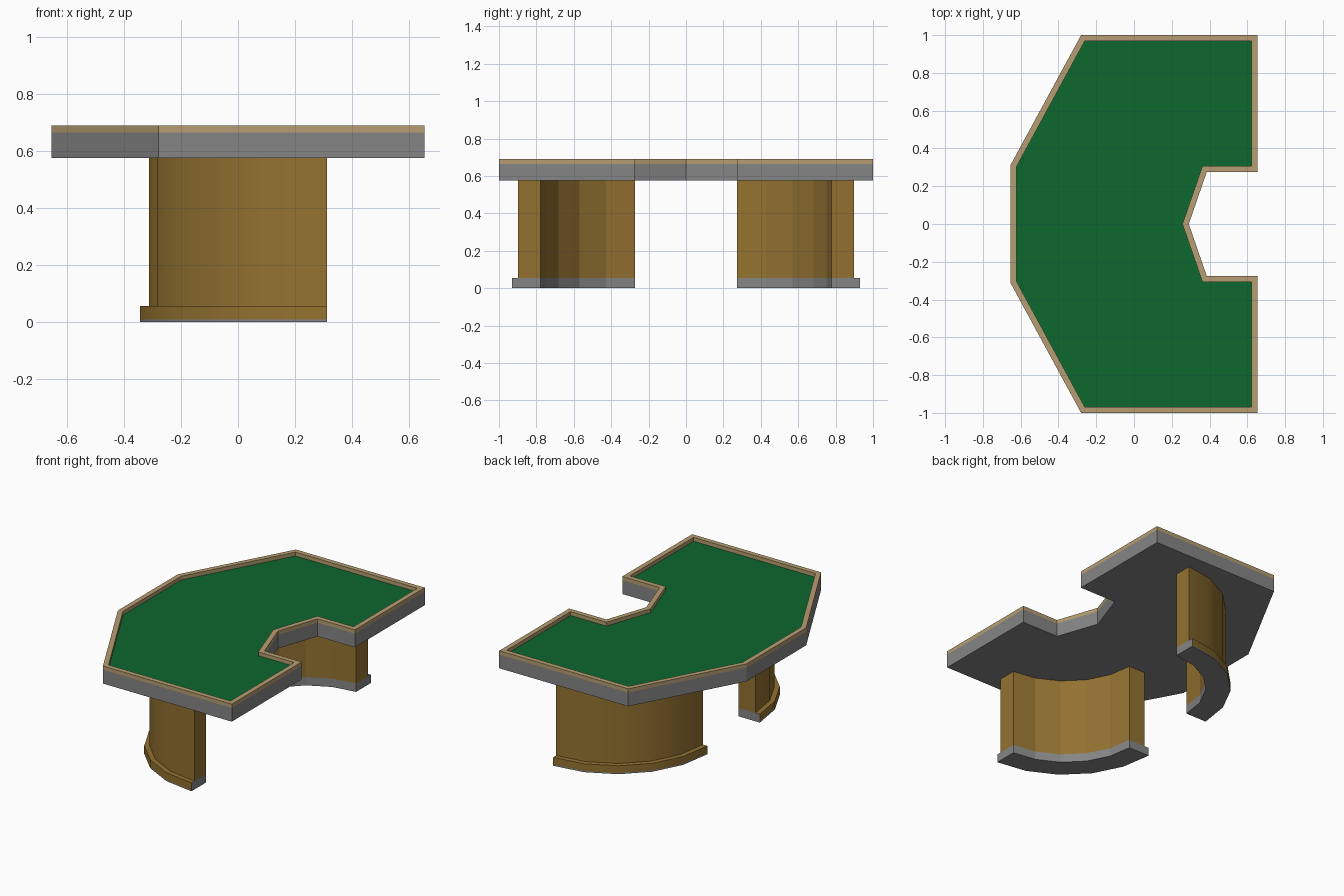
import bpy, bmesh, math
from mathutils import Vector

if "Cube" in bpy.data.objects:
    bpy.data.objects.remove(bpy.data.objects["Cube"])


def material(name, rgb):
    m = bpy.data.materials.new(name)
    m.diffuse_color = (*rgb, 1)
    m.use_nodes = True
    m.node_tree.nodes["Principled BSDF"].inputs["Base Color"].default_value = m.diffuse_color
    return m


GREEN = material("green felt", (0.004, 0.135, 0.027))
TAN = material("tan trim", (0.47, 0.34, 0.165))
GREY = material("grey panel", (0.235, 0.235, 0.235))
BROWN = material("brown wood", (0.29, 0.167, 0.030))


def finish(name, bm, mats):
    bm.normal_update()
    me = bpy.data.meshes.new(name)
    bm.to_mesh(me)
    bm.free()
    for m in mats:
        me.materials.append(m)
    ob = bpy.data.objects.new(name, me)
    bpy.context.collection.objects.link(ob)
    return ob


# Table outline, counter-clockwise: half of it mirrored across y = 0
half = [(0.655, 0.275), (0.655, 1.0), (-0.28, 1.0), (-0.655, 0.31)]
half = [(0.385, 0.275)] + half
outline = [(0.29, 0.0)] + half + [(x, -y) for x, y in reversed(half)]


def inset(pts, d):
    out = []
    for i, p in enumerate(pts):
        a, b, c = Vector(pts[i - 1]), Vector(p), Vector(pts[(i + 1) % len(pts)])
        u, v = (b - a).normalized(), (c - b).normalized()
        n1, n2 = Vector((-u.y, u.x)), Vector((-v.y, v.x))
        q = b + (n1 + n2) * d / (1 + n1.dot(n2))
        out.append((q.x, q.y))
    return out


def rings(bm, levels):
    rows = [[bm.verts.new((x, y, z)) for x, y in pts] for pts, z in levels]
    n = len(rows[0])
    for lo, hi in zip(rows, rows[1:]):
        for i in range(n):
            j = (i + 1) % n
            bm.faces.new((lo[i], lo[j], hi[j], hi[i]))
    return rows


inner = inset(outline, 0.032)
Z0, Z1, Z2 = 0.575, 0.665, 0.69

# Grey table body with flat underside
bm = bmesh.new()
rows = rings(bm, [(outline, Z0), (outline, Z1)])
bm.faces.new(rows[0][::-1])
finish("table_body", bm, [GREY])

# Raised tan rim
bm = bmesh.new()
rings(bm, [(outline, Z1), (outline, Z2), (inner, Z2), (inner, Z1)])
finish("table_rim", bm, [TAN])

# Recessed felt
bm = bmesh.new()
bm.faces.new([bm.verts.new((x, y, Z1)) for x, y in inner])
finish("felt_surface", bm, [GREEN])

# Curved quarter-round legs
CX, CY, SEG = 0.313, 0.272, 5
R_IN, R_OUT, R_BASE = 0.505, 0.626, 0.658


def arc_sweep(name, profile, side, mats, rule):
    """Sweep a closed (radius, z) profile through a quarter turn."""
    bm = bmesh.new()
    rows = []
    for i in range(SEG + 1):
        t = math.pi / 2 * (1 + i / SEG)
        rows.append([bm.verts.new((CX + r * math.cos(t),
                                   side * (CY + r * math.sin(t)), z))
                     for r, z in profile])
    n = len(profile)
    for a, b in zip(rows, rows[1:]):
        for k in range(n):
            m = (k + 1) % n
            f = bm.faces.new((a[k], a[m], b[m], b[k]))
            is_outer = min(profile[k][0], profile[m][0]) > R_IN + 0.01
            f.smooth = is_outer and profile[k][0] == profile[m][0]
            f.material_index = rule(profile[k], profile[m])
    for row in (rows[0], rows[-1]):
        f = bm.faces.new(row)
        f.material_index = len(mats) - 1
    bmesh.ops.recalc_face_normals(bm, faces=bm.faces[:])
    for e in bm.edges:
        if len(e.link_faces) == 2 and e.calc_face_angle(0) > math.radians(30):
            e.smooth = False
    finish(name, bm, mats)


def base_rule(p, q):
    # outside and ledge are wood, kick strip, inside and underside are grey
    return 0 if max(p[0], q[0]) > R_IN and p[1] + q[1] > 0.05 else 1


H = 0.055
column = [(R_IN, H), (R_OUT, H), (R_OUT, Z0), (R_IN, Z0)]
base = [(R_IN, 0), (R_BASE, 0), (R_BASE, 0.008), (R_BASE, H), (R_IN, H)]
for label, side in (("front", -1), ("back", 1)):
    arc_sweep(label + "_leg", column, side, [BROWN], lambda p, q: 0)
    arc_sweep(label + "_leg_base", base, side, [BROWN, GREY], base_rule)
